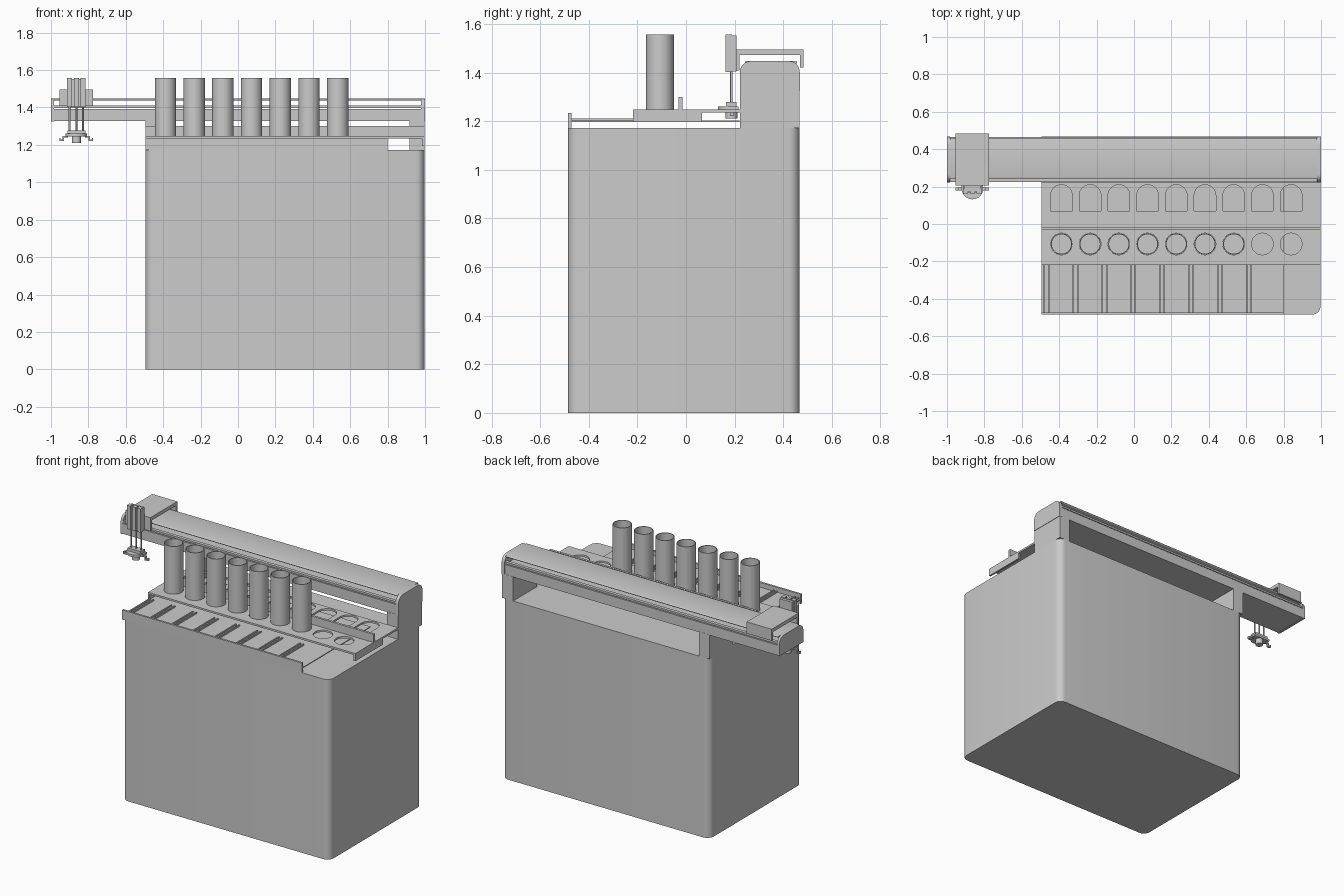
import bpy, bmesh, math
from mathutils import Matrix

if "Cube" in bpy.data.objects:
    bpy.data.objects.remove(bpy.data.objects["Cube"])

grey = bpy.data.materials.new("machine_grey")
grey.diffuse_color = (0.6, 0.6, 0.6, 1)
grey.use_nodes = True
grey.node_tree.nodes["Principled BSDF"].inputs["Base Color"].default_value = grey.diffuse_color


def finish(ob):
    ob.data.materials.clear()
    ob.data.materials.append(grey)
    bpy.ops.object.select_all(action='DESELECT')
    ob.select_set(True)
    bpy.context.view_layer.objects.active = ob
    bpy.ops.object.shade_smooth_by_angle(angle=math.radians(35))
    return ob


def box(name, x0, x1, y0, y1, z0, z1):
    me = bpy.data.meshes.new(name)
    bm = bmesh.new()
    bmesh.ops.create_cube(bm, size=1)
    for v in bm.verts:
        v.co = ((x0 + x1) / 2 + v.co.x * (x1 - x0),
                (y0 + y1) / 2 + v.co.y * (y1 - y0),
                (z0 + z1) / 2 + v.co.z * (z1 - z0))
    bm.to_mesh(me)
    bm.free()
    ob = bpy.data.objects.new(name, me)
    bpy.context.collection.objects.link(ob)
    return finish(ob)


def arc(cx, cy, r, a0, a1, n):
    return [(cx + r * math.cos(math.radians(a0 + (a1 - a0) * i / n)),
             cy + r * math.sin(math.radians(a0 + (a1 - a0) * i / n))) for i in range(n + 1)]


def circle(cx, cy, r, n=32):
    return arc(cx, cy, r, 0, 360, n)[:-1]


def prism(name, loops, lo, hi, axis='Z'):
    """Extrude closed outlines (first is outer, the rest are holes) along an axis."""
    cu = bpy.data.curves.new(name, 'CURVE')
    cu.dimensions = '2D'
    cu.fill_mode = 'BOTH'
    cu.extrude = (hi - lo) / 2
    for pts in loops:
        sp = cu.splines.new('POLY')
        sp.points.add(len(pts) - 1)
        for p, (u, v) in zip(sp.points, pts):
            p.co = (u, v, 0, 1)
        sp.use_cyclic_u = True
    ob = bpy.data.objects.new(name, cu)
    bpy.context.collection.objects.link(ob)
    bpy.ops.object.select_all(action='DESELECT')
    ob.select_set(True)
    bpy.context.view_layer.objects.active = ob
    bpy.ops.object.convert(target='MESH')
    ob = bpy.context.view_layer.objects.active
    m = Matrix.Translation((0, 0, (lo + hi) / 2))
    if axis == 'X':   # profile drawn in (y, z)
        m = Matrix(((0, 0, 1, 0), (1, 0, 0, 0), (0, 1, 0, 0), (0, 0, 0, 1))) @ m
    bm = bmesh.new()
    bm.from_mesh(ob.data)
    bmesh.ops.remove_doubles(bm, verts=bm.verts, dist=1e-5)
    bmesh.ops.transform(bm, matrix=m, verts=bm.verts)
    bmesh.ops.recalc_face_normals(bm, faces=bm.faces)
    bm.to_mesh(ob.data)
    bm.free()
    return finish(ob)


def rounded(x0, x1, y0, y1, r, n=6):
    return (arc(x1 - r, y1 - r, r, 0, 90, n) + arc(x0 + r, y1 - r, r, 90, 180, n)
            + arc(x0 + r, y0 + r, r, 180, 270, n) + arc(x1 - r, y0 + r, r, 270, 360, n))


L, R = -0.495, 0.997          # cabinet left and right

# cabinet
prism("cabinet", [rounded(L, R, -0.485, 0.467, 0.045)], 0, 1.172)

# front tray with lane ribs
box("tray_front_panel", L, 0.80, -0.485, -0.472, 1.172, 1.234)
box("tray_floor", L, 0.80, -0.472, 0.22, 1.197, 1.203)
for i in range(8):
    x = -0.468 + i * 0.1545
    for s in (-0.012, 0.012):
        box("tray_rib", x + s - 0.004, x + s + 0.004, -0.472, -0.218, 1.203, 1.212)

# shelf plate with round and arched holes
xs = [-0.388 + 0.1535 * i for i in range(9)]
loops = [[(L, -0.218), (R, -0.218), (R, 0.222), (L, 0.222)]]
for x in xs:
    loops.append(circle(x, -0.107, 0.058))
    loops.append([(x - 0.058, 0.07), (x + 0.058, 0.07)] + arc(x, 0.152, 0.058, 0, 180, 16))
prism("shelf", loops, 1.235, 1.247)
box("shelf_strip", L, R, -0.03, -0.015, 1.247, 1.30)
box("shelf_bracket_right", R - 0.012, R, -0.218, 0.065, 1.197, 1.235)
box("shelf_bracket_left", L, L + 0.012, -0.218, 0.065, 1.197, 1.235)

# seven open tubes
for x in xs[:7]:
    prism("tube", [circle(x, -0.107, 0.057), circle(x, -0.107, 0.052)], 1.204, 1.557)

# gantry posts, beam, end caps, cover and rails
box("gantry_post_right", 0.917, R, 0.222, 0.467, 1.172, 1.33)
box("gantry_post_left", L, -0.42, 0.222, 0.467, 1.172, 1.33)
box("gantry_beam", -0.999, 0.999, 0.224, 0.466, 1.327, 1.393)
cap = [(0.222, 1.325), (0.468, 1.325)] + arc(0.423, 1.402, 0.045, 0, 90, 8) + arc(0.267, 1.402, 0.045, 90, 180, 8)
prism("end_cap_right", [cap], 0.978, 1.0, 'X')
prism("end_cap_left", [cap], -1.0, -0.985, 'X')
prism("beam_cover", [rounded(0.243, 0.457, 1.436, 1.447, 0.005, 3)], -0.985, 0.978, 'X')
for y in (0.236, 0.454):
    box("rail", -0.985, 0.978, y - 0.011, y + 0.011, 1.398, 1.41)

# carriage saddle over the beam
saddle = [(0.206, 1.408), (0.221, 1.408), (0.221, 1.472), (0.469, 1.472),
          (0.469, 1.42), (0.483, 1.42), (0.483, 1.495), (0.206, 1.495)]
prism("carriage", [saddle], -0.955, -0.775, 'X')

# gripper head: body columns, rods, plate and fingers
G, GY = -0.864, 0.187
box("gripper_core", G - 0.045, G + 0.045, 0.175, 0.207, 1.405, 1.552)
for dx in (-0.036, 0, 0.036):
    box("gripper_column", G + dx - 0.013, G + dx + 0.013, 0.162, 0.19, 1.403, 1.557)
    prism("gripper_rod", [circle(G + dx, GY, 0.005, 12)], 1.26, 1.405)
plate = arc(G, 0.19, 0.058, 180, 360, 20) + [(G + 0.058, 0.215), (G - 0.058, 0.215)]
prism("gripper_plate", [plate], 1.246, 1.26)
prism("gripper_hub", [circle(G, GY, 0.024, 20)], 1.21, 1.246)
box("gripper_block", G - 0.048, G + 0.048, 0.165, 0.208, 1.26, 1.278)
for s in (-1, 1):
    def finger(a, b, z0, z1):
        x0, x1 = sorted((G + s * a, G + s * b))
        box("gripper_finger", x0, x1, 0.18, 0.195, z0, z1)
    finger(0.045, 0.073, 1.24, 1.248)
    finger(0.065, 0.073, 1.222, 1.24)
    finger(0.065, 0.09, 1.222, 1.23)
    finger(0.084, 0.09, 1.23, 1.238)
